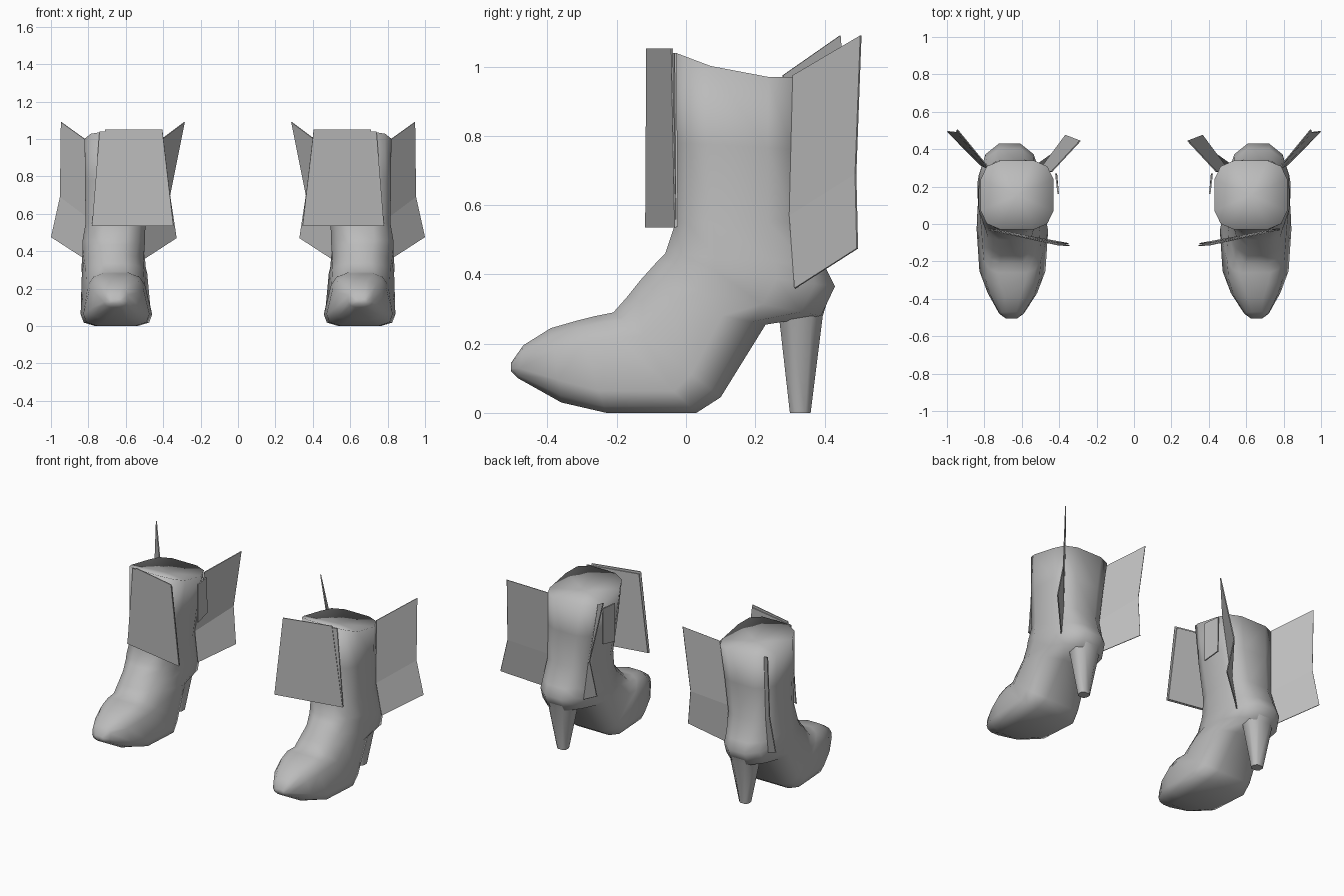
import bpy, bmesh, math

if "Cube" in bpy.data.objects:
    bpy.data.objects.remove(bpy.data.objects["Cube"], do_unlink=True)

grey = bpy.data.materials.new("plain_grey")
grey.use_nodes = True
COLOUR = (0.5, 0.5, 0.5, 1)
grey.diffuse_color = COLOUR
bsdf = next(n for n in grey.node_tree.nodes if n.type == 'BSDF_PRINCIPLED')
bsdf.inputs["Base Color"].default_value = COLOUR


def finish(bm, name, smooth=None):
    bmesh.ops.recalc_face_normals(bm, faces=bm.faces)
    mesh = bpy.data.meshes.new(name)
    bm.to_mesh(mesh)
    bm.free()
    mesh.materials.append(grey)
    obj = bpy.data.objects.new(name, mesh)
    bpy.context.collection.objects.link(obj)
    if smooth:
        bpy.ops.object.select_all(action='DESELECT')
        obj.select_set(True)
        bpy.context.view_layer.objects.active = obj
        bpy.ops.object.shade_smooth_by_angle(angle=math.radians(smooth))
    return obj


def loft(name, side, rows, count, smooth):
    """Skin closed rings; each row: front y,z, back y,z, centre x, half width,
    taper towards the top, squareness power."""
    bm = bmesh.new()
    rings = []
    for fy, fz, by, bz, cx, hw, taper, power in rows:
        scale = math.cos(math.pi / count) ** power
        ring = []
        for i in range(count):
            a = 2 * math.pi * (i + 0.5) / count
            u, v = [math.copysign(abs(t) ** power, t) / scale
                    for t in (math.sin(a), math.cos(a))]
            ring.append(bm.verts.new((
                side * (cx + hw * u * (1 - taper * v)),
                (fy + by) / 2 + v * (fy - by) / 2,
                (fz + bz) / 2 + v * (fz - bz) / 2)))
        rings.append(ring)
    for a, b in zip(rings, rings[1:]):
        for i in range(count):
            j = (i + 1) % count
            bm.faces.new((a[i], a[j], b[j], b[i]))
    ends = [bm.faces.new(rings[0]), bm.faces.new(rings[-1])]
    bmesh.ops.poke(bm, faces=ends)
    return finish(bm, name, smooth)


def panel(name, side, inner, outer, thickness):
    """Thin strip of quads between two edges, thickened."""
    bm = bmesh.new()
    a, b = [[bm.verts.new((side * x, y, z)) for x, y, z in edge]
            for edge in (inner, outer)]
    for i in range(len(a) - 1):
        bm.faces.new((a[i], a[i + 1], b[i + 1], b[i]))
    obj = finish(bm, name)
    mod = obj.modifiers.new("thickness", 'SOLIDIFY')
    mod.thickness = thickness
    mod.offset = 0
    return obj


# Boot sections: closed top, shaft, ankle, foot and toe
BOOT = [
    (-0.03, 1.04, 0.34, 0.90, 0.625, 0.195, 0.0, 0.6),
    (-0.03, 0.78, 0.335, 0.76, 0.64, 0.178, 0.0, 0.6),
    (-0.03, 0.55, 0.345, 0.55, 0.655, 0.16, 0.0, 0.65),
    (-0.06, 0.46, 0.40, 0.425, 0.665, 0.165, -0.04, 0.75),
    (-0.085, 0.435, 0.43, 0.365, 0.665, 0.165, 0.0, 0.8),
    (-0.13, 0.385, 0.39, 0.28, 0.665, 0.165, 0.12, 0.8),
    (-0.17, 0.335, 0.23, 0.255, 0.66, 0.165, 0.16, 0.75),
    (-0.21, 0.29, 0.10, 0.045, 0.655, 0.17, 0.2, 0.6),
    (-0.26, 0.28, 0.03, 0.0, 0.65, 0.172, 0.2, 0.45),
    (-0.32, 0.265, -0.23, 0.0, 0.65, 0.16, 0.2, 0.5),
    (-0.39, 0.245, -0.36, 0.03, 0.65, 0.125, 0.15, 0.7),
    (-0.47, 0.195, -0.485, 0.10, 0.655, 0.065, 0.0, 0.7),
    (-0.505, 0.145, -0.505, 0.12, 0.655, 0.03, 0.0, 0.7),
]
# Heel sections, top to tip
HEEL = [
    (0.25, 0.34, 0.415, 0.345, 0.66, 0.105, 0.0, 0.8),
    (0.27, 0.265, 0.395, 0.28, 0.66, 0.085, 0.0, 0.8),
    (0.30, 0.0, 0.36, 0.0, 0.66, 0.033, 0.0, 0.8),
]

for word, s in (("left", 1), ("right", -1)):
    boot = loft(word + "_boot", s, BOOT, 12, 120)
    # Level the rear half of the rim, leaving the front raised
    for vert in boot.data.vertices:
        if vert.co.z > 0.85:
            vert.co.z = max(vert.co.z, 0.97)
    loft(word + "_heel", s, HEEL, 8, 60)

    # Wing panels on the back corners of the shaft
    panel(word + "_outer_wing", s,
          [(0.785, 0.31, 0.975), (0.79, 0.30, 0.57), (0.82, 0.315, 0.36)],
          [(0.945, 0.505, 1.09), (0.95, 0.49, 0.69), (0.998, 0.495, 0.475)],
          0.006)
    panel(word + "_inner_wing", s,
          [(0.44, 0.28, 0.975), (0.51, 0.28, 0.57), (0.515, 0.32, 0.35)],
          [(0.287, 0.445, 1.09), (0.365, 0.475, 0.70), (0.33, 0.45, 0.47)],
          0.006)

    # Front flap, slightly turned, with a thin backing sheet
    panel(word + "_front_flap", s,
          [(0.405, -0.112, 1.052), (0.345, -0.115, 0.535)],
          [(0.71, -0.04, 1.052), (0.78, -0.03, 0.535)], 0.006)
    panel(word + "_flap_backing", s,
          [(0.41, -0.10, 1.04), (0.35, -0.105, 0.538)],
          [(0.74, -0.03, 1.04), (0.78, -0.026, 0.538)], 0.006)

    # Small pull tab on the inner side
    panel(word + "_pull_tab", s,
          [(0.418, 0.27, 0.95), (0.415, 0.27, 0.72)],
          [(0.405, 0.16, 0.95), (0.405, 0.16, 0.70)], 0.008)
